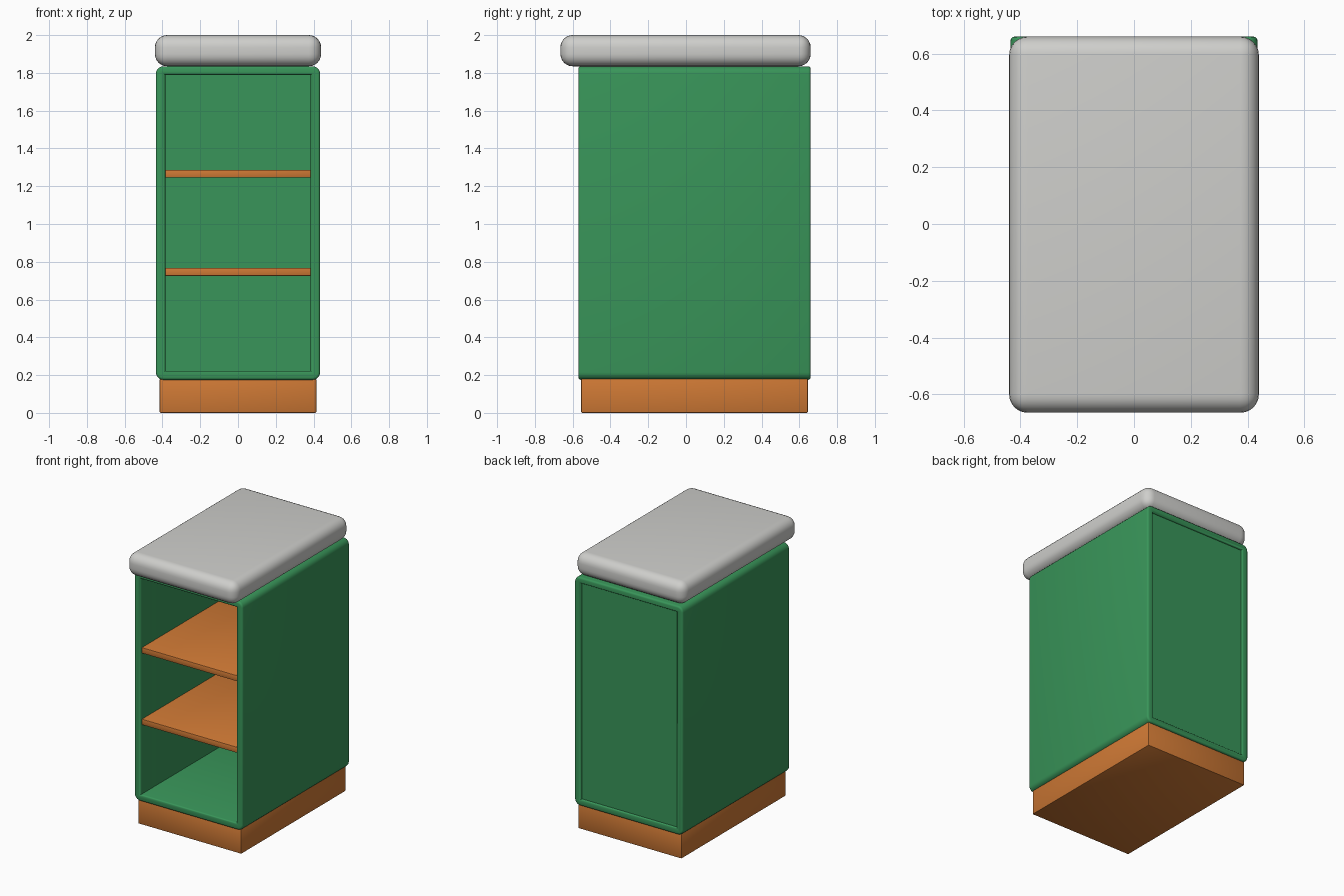
import bpy, bmesh
from mathutils import Vector

cube = bpy.data.objects.get("Cube")
if cube:
    bpy.data.objects.remove(cube, do_unlink=True)


def material(name, color):
    m = bpy.data.materials.new(name)
    m.use_nodes = True
    m.diffuse_color = (*color, 1)
    m.node_tree.nodes["Principled BSDF"].inputs["Base Color"].default_value = (*color, 1)
    return m


green = material("green paint", (0.04, 0.30, 0.10))
wood = material("orange wood", (0.62, 0.19, 0.035))
stone = material("light grey stone", (0.62, 0.62, 0.60))


def finish(bm, name, mat):
    bmesh.ops.recalc_face_normals(bm, faces=bm.faces)
    mesh = bpy.data.meshes.new(name)
    bm.to_mesh(mesh)
    bm.free()
    obj = bpy.data.objects.new(name, mesh)
    bpy.context.collection.objects.link(obj)
    mesh.materials.append(mat)
    bpy.ops.object.select_all(action='DESELECT')
    obj.select_set(True)
    bpy.context.view_layer.objects.active = obj
    bpy.ops.object.shade_smooth_by_angle(angle=0.7)
    return obj


def box_mesh(lo, hi):
    bm = bmesh.new()
    bmesh.ops.create_cube(bm, size=1)
    lo, hi = Vector(lo), Vector(hi)
    for v in bm.verts:
        v.co = (lo + hi) / 2 + v.co * (hi - lo)
    return bm


def box(name, lo, hi, mat, radius=0, segments=2):
    bm = box_mesh(lo, hi)
    if radius:
        bmesh.ops.bevel(bm, geom=bm.edges[:], offset=radius, segments=segments,
                        profile=0.5, affect='EDGES')
    return finish(bm, name, mat)


def along_y(e):
    d = e.verts[0].co - e.verts[1].co
    return abs(d.y) > 0.5


# Cabinet body: open tube with rounded long edges and softened rims
front, back = -0.57, 0.66
bm = box_mesh((-0.435, front, 0.175), (0.435, back, 1.835))
outer = [e for e in bm.edges if along_y(e)]
bmesh.ops.bevel(bm, geom=outer, offset=0.04, segments=5, profile=0.5, affect='EDGES')
ends = [f for f in bm.faces if abs(f.normal.y) > 0.9]
bmesh.ops.delete(bm, geom=ends, context='FACES_ONLY')
rims = [[e for e in bm.edges if e.is_boundary and e.verts[0].co.y * s > 0] for s in (-1, 1)]
inner = box_mesh((-0.385, front, 0.222), (0.385, back, 1.79))
ends = [f for f in inner.faces if abs(f.normal.y) > 0.9]
bmesh.ops.delete(inner, geom=ends, context='FACES_ONLY')
for f in inner.faces:
    bm.faces.new([bm.verts.new(v.co) for v in reversed(f.verts)])
inner.free()
bmesh.ops.remove_doubles(bm, verts=bm.verts[:], dist=0.0001)
for y in (front, back):
    edges = [e for e in bm.edges if e.is_boundary and abs(e.verts[0].co.y - y) < 0.001]
    bmesh.ops.triangle_fill(bm, edges=edges, use_beauty=True)
bmesh.ops.recalc_face_normals(bm, faces=bm.faces)
bmesh.ops.dissolve_limit(bm, angle_limit=0.01, verts=bm.verts[:], edges=bm.edges[:])
rim = [e for e in bm.edges if len(e.link_faces) == 2 and not along_y(e)
       and e.calc_face_angle(0) > 1.2]
bmesh.ops.bevel(bm, geom=rim, offset=0.013, segments=3, profile=0.5, affect='EDGES')
finish(bm, "cabinet_body", green)

# Recessed back panel
box("back_panel", (-0.386, 0.62, 0.221), (0.386, 0.645, 1.791), green)

# Shelves
for name, z in (("lower_shelf", 0.725), ("upper_shelf", 1.245)):
    box(name, (-0.386, -0.555, z), (0.386, 0.622, z + 0.042), wood, 0.004)

# Plinth
box("plinth", (-0.415, -0.555, 0), (0.415, 0.645, 0.18), wood, 0.006)

# Rounded countertop
box("countertop", (-0.44, -0.665, 1.835), (0.44, 0.66, 2.0), stone, 0.065, 6)
